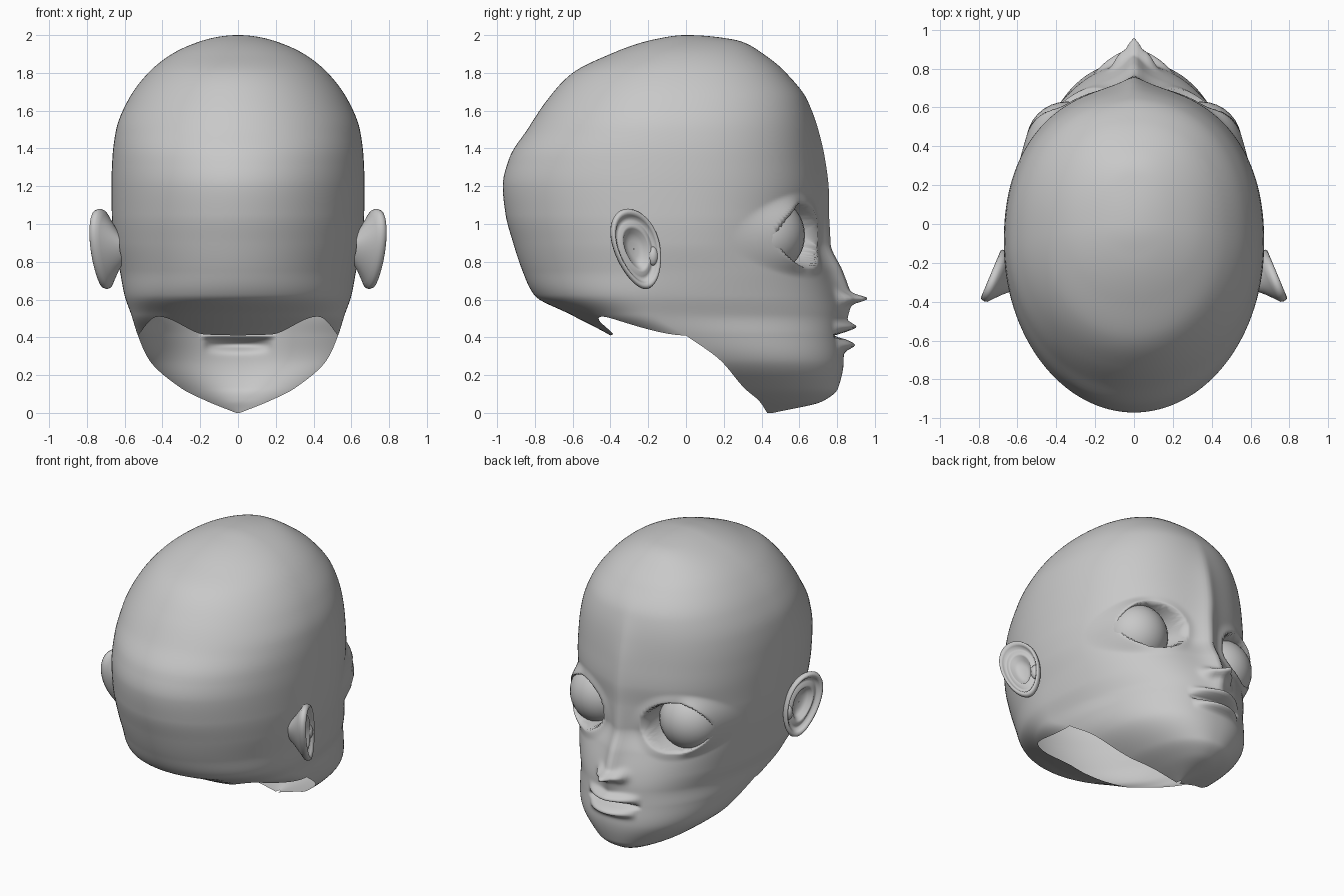
import bpy, bmesh, math
from math import sin, cos, exp, pi, sqrt

if "Cube" in bpy.data.objects:
    bpy.data.objects.remove(bpy.data.objects["Cube"])

mat = bpy.data.materials.new("plain grey")
mat.diffuse_color = (0.58, 0.58, 0.58, 1)
mat.use_nodes = True
mat.node_tree.nodes["Principled BSDF"].inputs["Base Color"].default_value = mat.diffuse_color


def make_object(name, bm):
    bmesh.ops.remove_doubles(bm, verts=bm.verts, dist=0.0008)
    bmesh.ops.recalc_face_normals(bm, faces=bm.faces)
    for f in bm.faces:
        f.smooth = True
    me = bpy.data.meshes.new(name)
    bm.to_mesh(me)
    bm.free()
    me.materials.append(mat)
    ob = bpy.data.objects.new(name, me)
    bpy.context.collection.objects.link(ob)
    return ob


def curve(keys, vals):
    """Smooth curve through keys (ascending) that never overshoots."""
    n = len(keys)
    sec = [(vals[i + 1] - vals[i]) / (keys[i + 1] - keys[i]) for i in range(n - 1)]
    m = [sec[0]] + [2 * a * b / (a + b) if a * b > 0 else 0
                    for a, b in zip(sec, sec[1:])] + [sec[-1]]

    def f(k):
        k = min(max(k, keys[0]), keys[-1])
        i = 0
        while i < n - 2 and k > keys[i + 1]:
            i += 1
        h = keys[i + 1] - keys[i]
        t = (k - keys[i]) / h
        return ((2*t**3 - 3*t*t + 1) * vals[i] + (t**3 - 2*t*t + t) * h * m[i]
                + (3*t*t - 2*t**3) * vals[i + 1] + (t**3 - t*t) * h * m[i + 1])
    return f


def smooth(t):
    t = min(max(t, 0), 1)
    return t * t * (3 - 2 * t)


def bump(v, centre, width):
    return exp(-((v - centre) / width) ** 2)


# Head sections: height, face y, nose ridge, back y, half width, y of widest point
STATIONS = [
    (2.00, 0.00, 0, 0.00, 0.00, 0.00),
    (1.985, .20, 0, -.13, .135, 0.00),
    (1.97, .28, 0, -.20, .19, 0.00),
    (1.90, .41, 0, -.40, .35, -.02),
    (1.80, .53, 0, -.60, .475, -.05),
    (1.65, .635, .01, -.74, .585, -.08),
    (1.50, .67, .03, -.84, .645, -.10),
    (1.35, .685, .05, -.935, .665, -.10),
    (1.20, .695, .06, -.97, .67, -.10),
    (1.05, .682, .075, -.955, .668, -.10),
    (0.90, .68, .085, -.915, .655, -.10),
    (0.75, .742, .088, -.865, .625, -.11),
    (0.62, .79, .085, -.80, .60, -.15),
    (0.52, .815, .045, -.61, .565, -.15),
    (0.41, .825, 0, -.40, .53, 0.00),
    (0.28, .835, 0, -.20, .47, .18),
    (0.13, .805, 0, 0.00, .30, .31),
    (0.06, .72, 0, .20, .16, .39),
    (0.00, .46, 0, .42, .01, .43),
]
KEYS = [sqrt(2 - s[0]) for s in STATIONS]
FACE, RIDGE, BACK, WIDTH, MID = [curve(KEYS, [s[i] for s in STATIONS]) for i in range(1, 6)]
NECK_EDGE = curve([0, .33, .75, 1], [.41, .415, .51, .41])
EYE = (.345, .42, .94)


def features(x, z, k):
    """Forward offset for nose, lips and eye sockets."""
    ax = abs(x)
    d = RIDGE(k) * exp(-(sqrt(ax * ax + .0006) - .0245) / (.055 + .04 * smooth((z - .7) / .5)))
    # nose tip and nostril wings
    d += .085 * bump(z, .605, .022) * bump(x, 0, .045)
    d += .05 * bump(ax, .075, .035) * bump(z, .605, .035)
    # lips and the line between them
    d += .07 * bump(z, .455, .025) * max(0, 1 - (x / .2) ** 2)
    d += .065 * bump(z, .36, .028) * max(0, 1 - (x / .18) ** 2)
    d -= .045 * bump(z, .408, .012) * max(0, 1 - (x / .2) ** 4)
    # eye opening with raised lids
    e = sqrt(((ax - EYE[0]) / .185) ** 2 + ((z - EYE[2]) / .16) ** 2)
    lid = .015 + .08 * smooth((ax - EYE[0]) / .19)
    d += lid * (1 - smooth((e - 1) / .45))
    d -= .22 * smooth((1.06 - e) / .2)
    return d


def head_point(side, a, z):
    k = sqrt(max(2 - z, 0))
    w, mid = WIDTH(k), MID(k)
    s, c = sin(a), max(cos(a), 0)
    if side == "back":
        return (w * s, mid + (BACK(k) - mid) * c, z)
    p = 2 / 2.25
    x = w * math.copysign(abs(s) ** p, s)
    y = mid + (FACE(k) - mid) * c ** p
    return (x, y + features(x, z, k) * smooth(c * 3), z)


# Head shell, open at the neck
levels = [i * .01 for i in range(131)]
levels += [2 - (sqrt(.7) * (1 - i / 50)) ** 2 for i in range(1, 51)]
bm = bmesh.new()
for side, cols in (("front", 120), ("back", 64)):
    angles = [-pi / 2 + pi * j / cols for j in range(cols + 1)]
    grid = []
    for z in levels:
        row = []
        for a in angles:
            low = NECK_EDGE(abs(sin(a))) if side == "back" else 0
            row.append(bm.verts.new(head_point(side, a, max(z, low))))
        grid.append(row)
    for r0, r1 in zip(grid, grid[1:]):
        for j in range(cols):
            if (r1[j].co - r0[j].co).length + (r1[j + 1].co - r0[j + 1].co).length > 1e-6:
                bm.faces.new((r0[j], r0[j + 1], r1[j + 1], r1[j]))
make_object("head", bm)

# Ear rings: scale of the outline, height above the ear plane
EAR_RINGS = [(.3, -.10), (.55, -.06), (.85, -.02), (.97, -.005), (1, .012), (.97, .03),
             (.9, .035), (.83, .022), (.77, 0), (.68, .002), (.58, .016), (.5, .01),
             (.4, -.02), (.2, -.03), (.01, -.03)]


def ear_point(sx, t, scale, height):
    dz = .213 * sin(t) * scale
    y = -.265 + (.122 + .02 * sin(t)) * cos(t) * scale - .22 * dz
    x = .65 + (-.14 - y) * .42
    return (sx * (x + .92 * height), y + .39 * height, .868 + dz)


for sx, label in ((1, "right"), (-1, "left")):
    # Ear
    bm = bmesh.new()
    n = 48
    rings = [[bm.verts.new(ear_point(sx, 2 * pi * i / n, s, h)) for i in range(n)]
             for s, h in EAR_RINGS]
    for r0, r1 in zip(rings, rings[1:]):
        for i in range(n):
            bm.faces.new((r0[i], r0[(i + 1) % n], r1[(i + 1) % n], r1[i]))
    make_object(label + "_ear", bm)

    # Small flap in front of the ear canal
    bm = bmesh.new()
    bmesh.ops.create_uvsphere(bm, u_segments=16, v_segments=10, radius=1)
    for v in bm.verts:
        v.co = (sx * .665 + v.co.x * .03, -.175 + v.co.y * .03, .83 + v.co.z * .05)
    make_object(label + "_ear_flap", bm)

    # Eyeball
    bm = bmesh.new()
    bmesh.ops.create_uvsphere(bm, u_segments=32, v_segments=20, radius=.21)
    for v in bm.verts:
        v.co = (v.co.x + sx * EYE[0], v.co.y + EYE[1], v.co.z + EYE[2])
    make_object(label + "_eye", bm)
